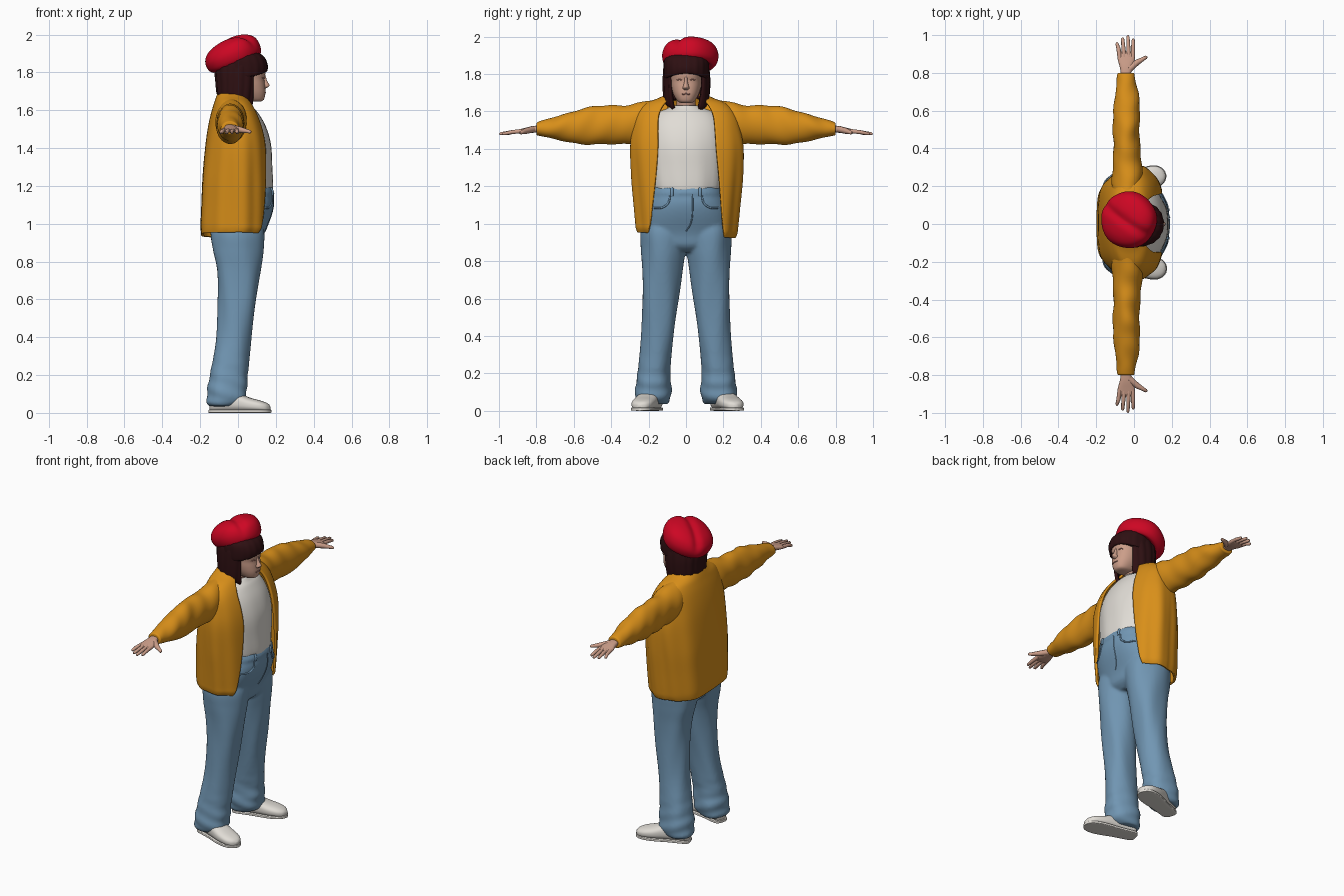
import bpy, bmesh, math
from mathutils import Vector, Matrix

def material(name, *rgb):
    m = bpy.data.materials.new(name)
    m.diffuse_color = (*rgb, 1)
    return m

MUSTARD = material("mustard knit", 0.69, 0.275, 0.01)
RED = material("red felt", 0.61, 0.002, 0.017)
BROWN = material("dark brown hair", 0.027, 0.005, 0.006)
SKIN = material("skin", 0.6, 0.34, 0.25)
LIP = material("lip", 0.42, 0.19, 0.15)
DENIM = material("denim", 0.165, 0.305, 0.45)
WHITE = material("white cotton", 0.75, 0.72, 0.67)
AXES = {"z": (2, 0, 1), "y": (1, 0, 2), "x": (0, 1, 2)}

def smooth_rings(rings, steps):
    """Catmull-Rom interpolation between rings."""
    out = []
    for i in range(len(rings) - 1):
        p0, p1 = rings[max(i - 1, 0)], rings[i]
        p2, p3 = rings[i + 1], rings[min(i + 2, len(rings) - 1)]
        for s in range(steps):
            t = s / steps
            out.append([0.5 * (2 * b + (c - a) * t + (2 * a - 5 * b + 4 * c - d) * t * t
                               + (3 * b - a - 3 * c + d) * t ** 3)
                        for a, b, c, d in zip(p0, p1, p2, p3)])
    return out + [list(rings[-1])]

def loft(name, rings, mat, axis="z", p=2.0, p_back=None, n=48, steps=4, side=1, fold=None,
         shape=None, thick=0.0, matrix=None):
    """Rings: position on axis, min a, max a, min b, max b, optional front gap half width."""
    bm, grid = bmesh.new(), []
    ip, ia, ib = AXES[axis]
    gapped = len(rings[0]) > 5
    for r in smooth_rings(rings, steps):
        ca, ra = (r[1] + r[2]) / 2, max((r[2] - r[1]) / 2, 0.0005)
        cb, rb = (r[3] + r[4]) / 2, max((r[4] - r[3]) / 2, 0.0005)
        t0 = math.asin(min(r[5] / rb, 0.98) ** (p / 2)) if gapped else 0
        row = []
        for k in range(n + 1 if gapped else n):
            t = t0 + (2 * math.pi - 2 * t0) * k / n
            c, s = math.cos(t), math.sin(t)
            q = p_back if p_back and c < 0 else p
            f = 1 + (fold(t, r[0]) if fold else 0)
            co = Vector((0, 0, 0))
            co[ip] = r[0]
            co[ia] = ca + f * ra * math.copysign(abs(c) ** (2 / q), c)
            co[ib] = cb + f * rb * math.copysign(abs(s) ** (2 / q), s)
            if shape:
                co = shape(co)
            if matrix:
                co = matrix @ co
            co.y *= side
            row.append(bm.verts.new(co))
        grid.append(row)
    for lo, hi in zip(grid, grid[1:]):
        for k in range(n):
            j = (k + 1) if gapped else (k + 1) % n
            bm.faces.new((lo[k], lo[j], hi[j], hi[k]))
    if not gapped:
        bm.faces.new(grid[0])
        bm.faces.new(grid[-1])
    bmesh.ops.recalc_face_normals(bm, faces=bm.faces)
    me = bpy.data.meshes.new(name)
    bm.to_mesh(me)
    bm.free()
    ob = bpy.data.objects.new(name, me)
    bpy.context.collection.objects.link(ob)
    me.materials.append(mat)
    bpy.context.view_layer.objects.active = ob
    ob.select_set(True)
    bpy.ops.object.shade_smooth_by_angle(angle=math.radians(50))
    ob.select_set(False)
    if thick:
        mod = ob.modifiers.new("thickness", "SOLIDIFY")
        mod.thickness, mod.offset = thick, 0
    return ob

def tube(name, pts, radii, mat):
    """Round tapered strand, used for fingers, seams and loops."""
    cu = bpy.data.curves.new(name, "CURVE")
    cu.dimensions, cu.bevel_depth, cu.bevel_resolution, cu.use_fill_caps = "3D", 1, 3, True
    sp = cu.splines.new("POLY")
    sp.points.add(len(pts) - 1)
    for q, co, r in zip(sp.points, pts, radii):
        q.co, q.radius = (*co, 1), r
    sp.use_smooth = True
    cu.materials.append(mat)
    ob = bpy.data.objects.new(name, cu)
    bpy.context.collection.objects.link(ob)

def surface_line(name, target, pts, radius, mat):
    """Thin line laid on the front of a part through (y, z) points."""
    bpy.context.view_layer.update()
    hits = []
    for y, z in smooth_rings(pts, 5):
        ok, loc, _, _ = target.ray_cast(Vector((1, y, z)), Vector((-1, 0, 0)))
        if ok:
            hits.append(loc)
    if len(hits) > 1:
        tube(name, hits, [radius] * len(hits), mat)

# Jeans: hips, waistband and two legs fused into one garment
hips = loft("jeans", [(0.85, -0.1, 0.09, -0.1, 0.1), (0.885, -0.135, 0.125, -0.2, 0.2),
    (0.95, -0.145, 0.14, -0.238, 0.235), (1.05, -0.15, 0.178, -0.23, 0.23),
    (1.12, -0.14, 0.19, -0.21, 0.21), (1.19, -0.12, 0.175, -0.185, 0.185)], DENIM, p=2.3)
band = loft("jeans_waistband", [(1.155, -0.133, 0.19, -0.2, 0.2), (1.17, -0.13, 0.19, -0.195, 0.195),
    (1.2, -0.12, 0.178, -0.185, 0.185)], DENIM, p=2.3)

def leg_fold(t, z):
    low = max(0, 1 - z / 0.32)
    return (0.05 * low * math.sin(75 * z + 2.5 * math.cos(t)) + 0.02 * math.sin(3 * t + 9 * z)
            + 0.015 * math.sin(5 * t - 14 * z))

legs = [loft("jeans_leg", [(0.035, -0.15, 0.0, 0.1, 0.25), (0.06, -0.165, 0.035, 0.085, 0.272),
    (0.13, -0.162, 0.048, 0.078, 0.27), (0.2, -0.15, 0.05, 0.085, 0.26), (0.4, -0.115, 0.072, 0.065, 0.238),
    (0.6, -0.105, 0.098, 0.04, 0.234), (0.75, -0.112, 0.118, 0.02, 0.236), (0.86, -0.135, 0.132, 0.002, 0.24),
    (0.96, -0.145, 0.138, 0.0, 0.238), (1.04, -0.12, 0.12, 0.04, 0.2)],
    DENIM, side=s, fold=leg_fold, p=2.2, steps=6) for s in (1, -1)]
with bpy.context.temp_override(active_object=hips, object=hips, selected_objects=[hips, band, *legs],
                               selected_editable_objects=[hips, band, *legs]):
    bpy.ops.object.join()
fuse = hips.modifiers.new("fuse", "REMESH")
fuse.mode, fuse.voxel_size, fuse.use_smooth_shade = "VOXEL", 0.009, True
relax = hips.modifiers.new("relax", "SMOOTH")
relax.factor, relax.iterations = 0.5, 4
surface_line("jeans_fly_seam", hips, [(0.035, 1.16), (0.035, 1.06), (0.025, 1.0), (0.0, 0.96)], 0.0035, DENIM)

for side, word in ((1, "left"), (-1, "right")):
    surface_line(word + "_pocket_seam", hips,
                 [(side * 0.085, 1.15), (side * 0.095, 1.11), (side * 0.13, 1.085), (side * 0.175, 1.085)], 0.005, DENIM)
    surface_line(word + "_belt_loop", hips, [(side * 0.075, 1.15), (side * 0.075, 1.19)], 0.008, DENIM)

    # Shoe with thin flat sole, toe turned out
    turn = (Matrix.Translation((-0.13, 0.172 if side > 0 else 0.168, 0))
            @ Matrix.Rotation(math.radians(18 if side > 0 else 15), 4, "Z"))
    loft(word + "_shoe", [(-0.015, -0.025, 0.025, 0.01, 0.08), (0.0, -0.045, 0.045, 0.005, 0.1),
        (0.06, -0.052, 0.052, 0.005, 0.12), (0.13, -0.056, 0.058, 0.005, 0.105), (0.2, -0.06, 0.064, 0.005, 0.08),
        (0.26, -0.055, 0.058, 0.005, 0.064), (0.295, -0.037, 0.038, 0.006, 0.05), (0.31, -0.01, 0.01, 0.012, 0.035)],
        WHITE, axis="x", p=2.5, side=side, matrix=turn)
    loft(word + "_shoe_sole", [(-0.02, -0.025, 0.025, 0, 0.016), (0.0, -0.047, 0.047, 0, 0.018),
        (0.1, -0.052, 0.054, 0, 0.018), (0.2, -0.062, 0.066, 0, 0.018), (0.265, -0.056, 0.06, 0, 0.018),
        (0.3, -0.036, 0.038, 0, 0.018), (0.314, -0.01, 0.01, 0, 0.016)],
        WHITE, axis="x", p=6, side=side, matrix=turn)

    # Sleeve with soft creases, narrowing to the cuff
    loft(word + "_sleeve", [(0.1, -0.1, 0.03, 1.52, 1.668), (0.2, -0.115, 0.05, 1.435, 1.657),
        (0.32, -0.112, 0.04, 1.428, 1.635), (0.42, -0.11, 0.03, 1.425, 1.632), (0.52, -0.112, 0.03, 1.422, 1.622),
        (0.6, -0.108, 0.032, 1.432, 1.602), (0.68, -0.102, 0.024, 1.448, 1.578), (0.74, -0.092, 0.012, 1.46, 1.56),
        (0.78, -0.09, 0.004, 1.469, 1.547), (0.797, -0.086, 0.0, 1.474, 1.54), (0.8, -0.07, -0.015, 1.487, 1.53)],
        MUSTARD, axis="y", side=side, steps=6,
        fold=lambda t, y: 0.04 * math.sin(48 * y + 2 * math.sin(t)) * math.sin(t + 1)
        + 0.02 * math.sin(3 * t + 20 * y))

    # Hand: palm, four fingers and thumb
    loft(word + "_palm", [(0.78, -0.068, -0.02, 1.49, 1.527), (0.83, -0.075, -0.008, 1.485, 1.52),
        (0.87, -0.086, 0.004, 1.481, 1.51), (0.9, -0.086, 0.004, 1.482, 1.502), (0.912, -0.075, -0.006, 1.486, 1.497)],
        SKIN, axis="y", side=side, n=24, p=2.5)
    for x0, x1, tip, finger in ((-0.075, -0.09, 0.962, "little"), (-0.052, -0.06, 0.988, "ring"),
                                (-0.028, -0.032, 0.999, "middle"), (-0.006, -0.004, 0.982, "index")):
        tube(f"{word}_{finger}_finger", [(x0, side * 0.88, 1.495), (x0 * .5 + x1 * .5, side * 0.93, 1.49),
             (x1, side * (tip - 0.008), 1.481), (x1, side * tip, 1.48)], [0.012, 0.011, 0.0085, 0.003], SKIN)
    tube(word + "_thumb", [(-0.025, side * 0.82, 1.505), (0.015, side * 0.855, 1.496), (0.045, side * 0.872, 1.49),
         (0.064, side * 0.883, 1.486), (0.07, side * 0.886, 1.486)], [0.018, 0.016, 0.011, 0.009, 0.003], SKIN)

# Shirt, loose over the waistband
loft("shirt", [(1.165, -0.1, 0.168, -0.165, 0.165), (1.185, -0.12, 0.185, -0.19, 0.19),
    (1.3, -0.12, 0.182, -0.205, 0.205), (1.42, -0.12, 0.175, -0.21, 0.21), (1.52, -0.11, 0.145, -0.2, 0.2),
    (1.59, -0.1, 0.103, -0.165, 0.165), (1.615, -0.085, 0.08, -0.105, 0.105), (1.632, -0.075, 0.065, -0.07, 0.07)],
    WHITE, p=2.1, fold=lambda t, z: 0.014 * math.sin(11 * t + 8 * z) * max(0, 1.6 - z) * 2)

# Open cardigan body: rounded pleated back, squarer front panels, uneven hem
def drape(t, z):
    hang = min(1, max(0, (1.62 - z) / 0.4))
    back = t - math.pi
    pleats = math.exp(-((abs(back) - 0.62) / 0.25) ** 2) - 0.5 * math.exp(-(back / 0.3) ** 2)
    sides = math.sin(9 * t + 1.5 * z) * math.exp(-((abs(back) - 1.7) / 0.6) ** 2)
    return hang * (0.07 * pleats + 0.03 * sides)

def hem(co):
    return Vector((co.x, co.y, co.z - 0.06 * co.y * max(0, min(1, (1.2 - co.z) / 0.25))))

loft("cardigan_body", [(0.942, -0.194, 0.142, -0.25, 0.253, 0.2), (0.965, -0.196, 0.152, -0.257, 0.262, 0.198),
    (1.0, -0.197, 0.154, -0.26, 0.267, 0.192), (1.1, -0.193, 0.157, -0.268, 0.278, 0.182),
    (1.25, -0.186, 0.157, -0.28, 0.294, 0.168), (1.4, -0.17, 0.15, -0.288, 0.3, 0.155),
    (1.5, -0.155, 0.132, -0.28, 0.285, 0.152), (1.58, -0.137, 0.102, -0.262, 0.262, 0.145),
    (1.635, -0.12, 0.07, -0.215, 0.215, 0.12), (1.665, -0.11, 0.045, -0.145, 0.145, 0.09),
    (1.69, -0.1, 0.03, -0.095, 0.095, 0.07)],
    MUSTARD, p=2.8, p_back=2.1, n=120, thick=0.014, fold=drape, shape=hem)

# Neck, head and nose
loft("neck", [(1.58, -0.06, 0.05, -0.06, 0.06), (1.64, -0.055, 0.058, -0.052, 0.052),
    (1.72, -0.05, 0.08, -0.05, 0.05)], SKIN)
head = loft("head", [(1.645, 0.06, 0.115, -0.025, 0.025), (1.655, 0.02, 0.136, -0.045, 0.045),
    (1.69, -0.04, 0.145, -0.067, 0.067), (1.73, -0.08, 0.143, -0.08, 0.08), (1.765, -0.09, 0.139, -0.084, 0.084),
    (1.81, -0.09, 0.144, -0.085, 0.085), (1.88, -0.07, 0.11, -0.07, 0.07)], SKIN, p=2.4)
loft("nose", [(1.716, 0.13, 0.148, -0.012, 0.012), (1.724, 0.12, 0.162, -0.018, 0.018),
    (1.733, 0.12, 0.167, -0.016, 0.016), (1.755, 0.12, 0.154, -0.01, 0.01), (1.785, 0.12, 0.145, -0.008, 0.008)],
    SKIN, n=20)
surface_line("lips", head, [(-0.02, 1.692), (0, 1.694), (0.02, 1.692)], 0.004, LIP)
for side in (1, -1):
    surface_line("eye", head, [(side * 0.022, 1.768), (side * 0.034, 1.771), (side * 0.048, 1.768)], 0.003, LIP)

# Hair: hanging bob open at the face, plus crown with fringe
def slant(co):
    low = max(0, min(1, (1.8 - co.z) / 0.12))
    return Vector((co.x, co.y, co.z - (0.35 * max(-0.1, min(0.1, co.x)) + 0.006 * math.sin(90 * co.y)) * low))

loft("hair_bob", [(1.64, -0.096, 0.08, -0.098, 0.1, 0.066), (1.66, -0.104, 0.088, -0.109, 0.112, 0.07),
    (1.72, -0.108, 0.1, -0.113, 0.118, 0.08), (1.78, -0.112, 0.108, -0.113, 0.118, 0.084),
    (1.84, -0.112, 0.12, -0.108, 0.11, 0.08), (1.87, -0.09, 0.11, -0.09, 0.09, 0.06)],
    BROWN, p=2.2, n=72, thick=0.02, shape=slant, fold=lambda t, z: 0.02 * math.sin(16 * t))
loft("hair_fringe", [(1.802, -0.115, 0.14, -0.105, 0.105), (1.807, -0.12, 0.153, -0.116, 0.118),
    (1.84, -0.122, 0.156, -0.12, 0.122), (1.885, -0.115, 0.135, -0.112, 0.115), (1.92, -0.07, 0.08, -0.07, 0.07)],
    BROWN, p=2.2, n=72, fold=lambda t, z: 0.012 * math.sin(18 * t),
    shape=lambda co: Vector((co.x, co.y, co.z - 2.2 * co.y ** 2 * max(0, min(1, (1.84 - co.z) / 0.03)))))

# Beret: tilted back, creased diagonally across the crown
def crease(co):
    up = max(0, min(1, (co.z + 0.02) / 0.07))
    dent = math.exp(-((0.55 * co.x + 0.83 * co.y) / 0.026) ** 2) * up
    r = 1 - 0.07 * dent
    return Vector((co.x * r, co.y * r, co.z - 0.012 * dent + 0.01 * up * math.sin(14 * co.x + 1)))

tilt = Matrix.Translation((-0.03, 0.022, 1.893)) @ Matrix.Rotation(-0.36, 4, "Y")
loft("beret", [(-0.05, -0.1, 0.11, -0.1, 0.1), (-0.055, -0.125, 0.13, -0.122, 0.122),
    (-0.035, -0.147, 0.148, -0.143, 0.143), (0.005, -0.152, 0.153, -0.15, 0.15),
    (0.042, -0.138, 0.143, -0.134, 0.134), (0.066, -0.105, 0.112, -0.098, 0.098),
    (0.078, -0.05, 0.06, -0.05, 0.05), (0.08, 0, 0.002, -0.001, 0.001)],
    RED, n=72, steps=5, shape=crease, matrix=tilt, fold=lambda t, z: 0.012 * math.sin(5 * t + 1))
